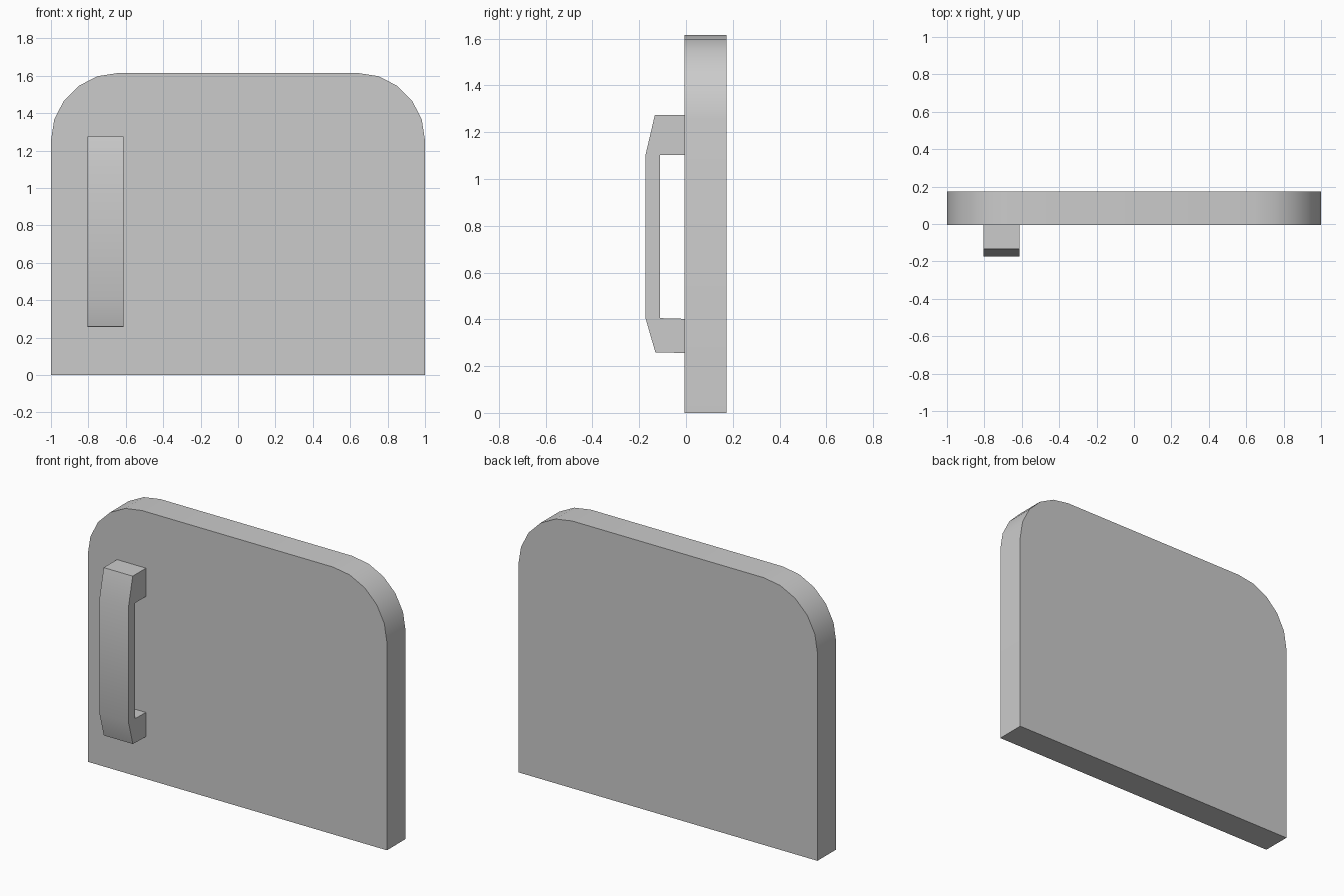
import bpy, bmesh
from math import sin, cos, pi, radians
from mathutils import Vector

if "Cube" in bpy.data.objects:
    bpy.data.objects.remove(bpy.data.objects["Cube"])


def extrude_profile(name, points, offset):
    """Fill a closed profile and extrude it into a solid."""
    bm = bmesh.new()
    face = bm.faces.new([bm.verts.new(p) for p in points])
    ext = bmesh.ops.extrude_face_region(bm, geom=[face], use_keep_orig=True)
    verts = [g for g in ext["geom"] if isinstance(g, bmesh.types.BMVert)]
    bmesh.ops.translate(bm, verts=verts, vec=Vector(offset))
    bmesh.ops.recalc_face_normals(bm, faces=bm.faces)
    mesh = bpy.data.meshes.new(name)
    bm.to_mesh(mesh)
    bm.free()
    obj = bpy.data.objects.new(name, mesh)
    bpy.context.collection.objects.link(obj)
    bpy.ops.object.select_all(action='DESELECT')
    obj.select_set(True)
    bpy.context.view_layer.objects.active = obj
    bpy.ops.object.shade_smooth_by_angle(angle=radians(30))
    return obj


FRONT, BACK = -0.006, 0.173
TOP, RADIUS, STEPS = 1.615, 0.36, 5

# Door panel: square bottom, two rounded top corners
right = [(1.0, 0.0)]
for i in range(STEPS + 1):
    a = i * pi / 2 / STEPS
    right.append((1 - RADIUS + RADIUS * cos(a), TOP - RADIUS + RADIUS * sin(a)))
outline = right + [(-x, z) for x, z in reversed(right)]
extrude_profile("door_panel", [(x, FRONT, z) for x, z in outline],
                (0, BACK - FRONT, 0))

# Pull handle: bracket profile seen from the side, extruded across its width
bracket = [(FRONT, 1.274), (-0.133, 1.274), (-0.173, 1.103), (-0.173, 0.405),
           (-0.131, 0.259), (FRONT, 0.256), (FRONT, 0.402), (-0.111, 0.405),
           (-0.111, 1.103), (FRONT, 1.103)]
extrude_profile("pull_handle", [(-0.805, y, z) for y, z in bracket],
                (0.194, 0, 0))
